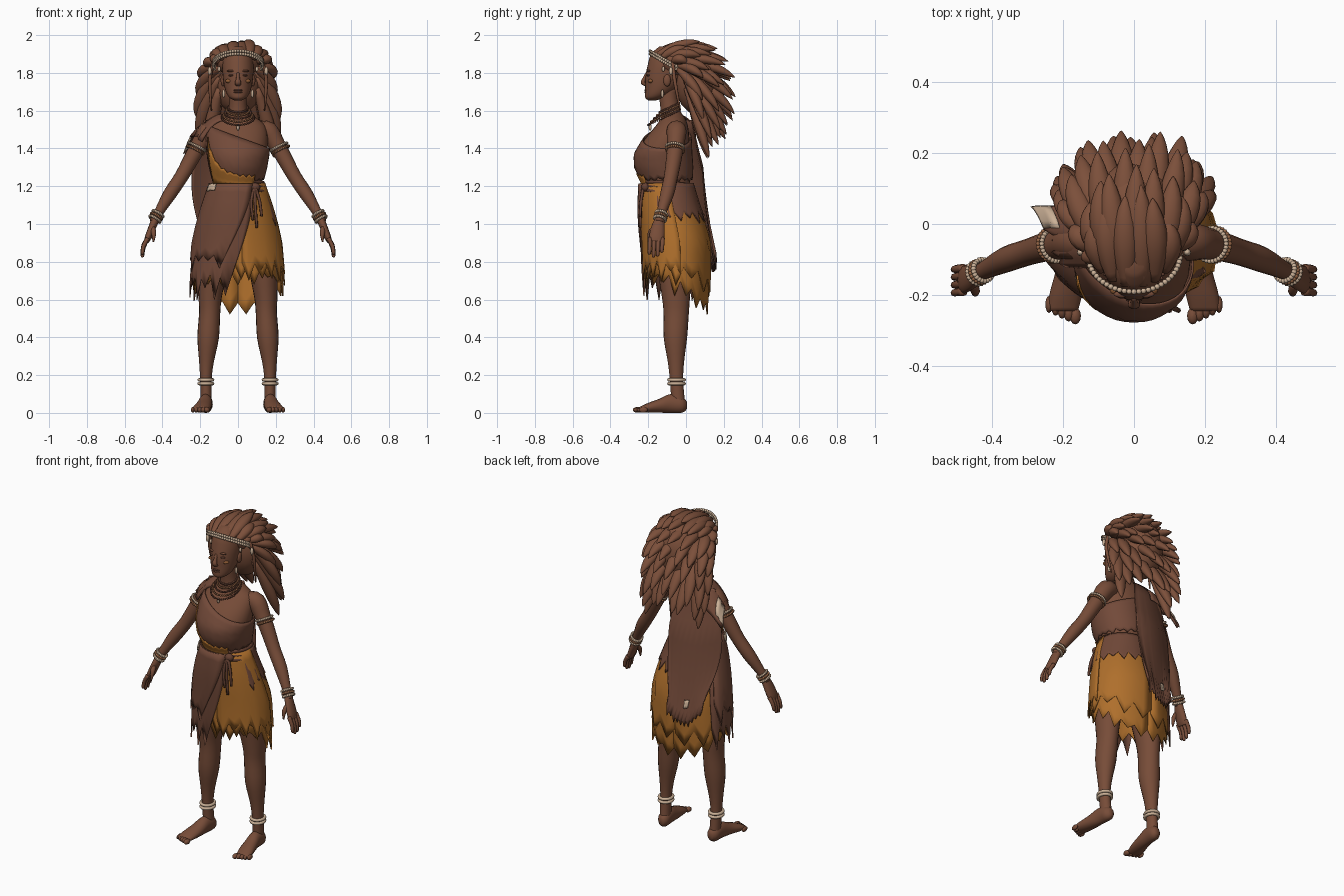
import bpy, bmesh, random
from math import sin, cos, pi, radians
from mathutils import Vector

random.seed(7)
if "Cube" in bpy.data.objects:
    bpy.data.objects.remove(bpy.data.objects["Cube"])

def material(name, r, g, b):
    m = bpy.data.materials.new(name)
    m.use_nodes = True
    m.diffuse_color = (r, g, b, 1)
    m.node_tree.nodes["Principled BSDF"].inputs["Base Color"].default_value = (r, g, b, 1)
    return m

SKIN = material("warm brown skin", .185, .073, .04)
HAIR = material("brown hair", .2, .079, .043)
HIDE = material("dark hide", .17, .068, .041)
OCHRE = material("ochre hide", .43, .16, .025)
BONE = material("pale bone", .6, .44, .31)
CORD = material("dark cord", .13, .052, .032)
BEAD = material("copper beads", .3, .13, .06)
PAINT = material("ochre face paint", .27, .105, .035)

def make(name, grids, mat, closed=True, loop=False, thick=0):
    """Mesh from grids of points: closed tubes with capped or looped ends, or open sheets."""
    bm = bmesh.new()
    for rows in grids:
        vs = [[bm.verts.new(p) for p in r] for r in rows]
        m, n = len(vs), len(vs[0])
        for i in range(m if loop else m - 1):
            for j in range(n if closed else n - 1):
                k, l = (i + 1) % m, (j + 1) % n
                bm.faces.new((vs[i][j], vs[i][l], vs[k][l], vs[k][j]))
        if closed and not loop:
            bm.faces.new(vs[0])
            bm.faces.new(vs[-1])
    bmesh.ops.recalc_face_normals(bm, faces=bm.faces[:])
    for f in bm.faces:
        f.smooth = True
    me = bpy.data.meshes.new(name)
    bm.to_mesh(me)
    bm.free()
    me.materials.append(mat)
    ob = bpy.data.objects.new(name, me)
    bpy.context.collection.objects.link(ob)
    if thick:
        mod = ob.modifiers.new("thickness", "SOLIDIFY")
        mod.thickness, mod.offset = thick, 0

def tube(pts, n=16, k=3, axis=None):
    """Rings along a smoothed path of (x, y, z, radius, optional second radius)."""
    pts = [p if len(p) == 5 else (*p, p[3]) for p in pts]
    path = []
    for a, b, c, d in zip(pts[:1] + pts, pts, pts[1:], pts[2:] + pts[-1:]):
        for t in (i / k for i in range(k)):
            path.append([q + (r - p) * t / 2 + (2 * p - 5 * q + 4 * r - s) * t * t / 2
                         + (3 * q - p - 3 * r + s) * t ** 3 / 2 for p, q, r, s in zip(a, b, c, d)])
    path.append(pts[-1])
    rows = []
    for before, p, after in zip(path[:1] + path, path, path[1:] + path[-1:]):
        t = Vector(axis or [b - a for a, b in zip(before[:3], after[:3])]).normalized()
        rows.append([q for q, o in oval(p[:3], max(p[3], .001), max(p[4], .001), t, n)])
    return rows

def oval(c, ra, rb, normal, n):
    """Points and outward directions around a tilted oval."""
    t = Vector(normal).normalized()
    s = (Vector((1, 0, 0)) - t * t.x).normalized()
    w = t.cross(s)
    turns = [2 * pi * i / n for i in range(n)]
    return [(Vector(c) + s * ra * cos(a) + w * rb * sin(a), s * cos(a) + w * sin(a)) for a in turns]

def ring(name, c, ra, rb, normal, r, mat):
    t = Vector(normal).normalized()
    rows = [[p + o * r * cos(j * pi / 4) + t * r * sin(j * pi / 4) for j in range(8)]
            for p, o in oval(c, ra, rb, normal, 40)]
    make(name, [rows], mat, loop=True)

def ball(c, s, n=12):
    return [[(c[0] + s[0] * sin(a) * cos(b), c[1] + s[1] * sin(a) * sin(b), c[2] + s[2] * cos(a))
             for b in (2 * pi * j / n for j in range(n))] for a in (.02 + (pi - .04) * i / 8 for i in range(9))]

def beads(name, c, ra, rb, normal, n, size, mat):
    make(name, [ball(p, (size,) * 3, 6) for p, o in oval(c, ra, rb, normal, n)], mat)

def sheet(name, nu, nv, f, mat):
    """Hide panel; f takes u, v and the random tooth length of the column."""
    teeth = [random.uniform(.35, 1) if i % 2 else random.uniform(0, .25) for i in range(nu + 1)]
    make(name, [[[f(i / nu, j / nv, teeth[i]) for i in range(nu + 1)] for j in range(nv + 1)]], mat, False, thick=.006)

def wrap(table, deg, z, off):
    """Point on an oval body profile; angle zero is the front, positive is left."""
    z0 = min(max(z, table[0][0]), table[-1][0])
    a, b = next((a, b) for a, b in zip(table, table[1:]) if z0 <= b[0])
    cy, rx, ry = (p + (q - p) * (z0 - a[0]) / (b[0] - a[0]) for p, q in zip(a[1:], b[1:]))
    return Vector(((rx + off) * sin(radians(deg)), cy - (ry + off) * cos(radians(deg)), z))

# Torso and head
TORSO = [(.95, -.065, .16, .13), (1.1, -.08, .15, .13), (1.22, -.1, .122, .122), (1.3, -.118, .142, .144),
         (1.37, -.122, .154, .143), (1.45, -.1, .158, .118), (1.52, -.075, .145, .085),
         (1.56, -.07, .1, .065), (1.59, -.08, .055, .055), (1.64, -.09, .046, .048), (1.72, -.1, .045, .05)]
HEAD = [(1.655, -.178, .02, .022), (1.667, -.168, .043, .047), (1.69, -.15, .06, .067), (1.73, -.128, .073, .088),
        (1.78, -.115, .08, .1), (1.84, -.105, .083, .098), (1.9, -.1, .07, .085), (1.94, -.1, .03, .04)]
for name, table in (("torso", TORSO), ("head", HEAD)):
    make(name, [tube([(0, cy, z, rx, ry) for z, cy, rx, ry in table], 28, 3, (0, 0, 1))], SKIN)
make("nose", [tube([(0, -.206, 1.8, .008), (0, -.22, 1.77, .01), (0, -.228, 1.748, .017, .012),
                    (0, -.212, 1.735, .014, .006)], 10)], SKIN)
make("lips", [ball((0, -.211, z), (.024, .01, .006)) for z in (1.708, 1.698)], CORD)

# Face details, limbs and jewellery on both sides
for s, side in ((1, "left_"), (-1, "right_")):
    for part, x, y, z, size, mat in (
            ("eye", .034, -.198, 1.787, (.017, .012, .006), CORD), ("brow", .034, -.197, 1.81, (.024, .01, .006), SKIN),
            ("cheek_paint", .042, -.186, 1.757, (.026, .015, .012), PAINT), ("ear", .08, -.1, 1.76, (.012, .02, .032), SKIN),
            ("earring", .076, -.125, 1.69, (.008, .008, .022), BONE), ("braid_bead", .15, -.08, 1.81, (.01, .01, .022), BONE),
            ("temple_bead", .1, -.12, 1.82, (.008, .008, .014), BONE)):
        make(side + part, [ball((s * x, y, z), size)], mat)
    make(side + "arm", [tube([(s * .11, -.055, 1.5, .045), (s * .16, -.05, 1.49, .053), (s * .205, -.055, 1.42, .045),
                              (s * .25, -.065, 1.34, .041), (s * .3, -.08, 1.25, .037), (s * .36, -.1, 1.16, .036),
                              (s * .42, -.13, 1.06, .025), (s * .445, -.142, 1.01, .024)])], SKIN)
    hand = [tube([(s * .435, -.138, 1.03, .022, .025), (s * .455, -.148, .98, .02, .036),
                  (s * .475, -.155, .93, .018, .04), (s * .485, -.158, .905, .012, .036)], 12),
            tube([(s * .452, -.168, .98, .014), (s * .446, -.19, .95, .013), (s * .448, -.199, .905, .004)], 8)]
    for y, length in ((-.19, .075), (-.168, .09), (-.146, .085), (-.124, .065)):
        hand.append(tube([(s * .478, y, .925, .012), (s * .5, y - .002, .92 - length * .5, .011),
                          (s * .506, y - .004, .92 - length, .009), (s * .506, y - .004, .913 - length, .002)], 8))
    make(side + "hand", hand, SKIN)
    make(side + "leg", [tube([(s * .1, -.06, 1.02, .09, .11), (s * .13, -.06, .8, .08, .095),
                              (s * .147, -.053, .62, .062, .075), (s * .15, -.052, .53, .056, .067),
                              (s * .158, -.056, .4, .057, .062), (s * .167, -.053, .27, .039, .043),
                              (s * .17, -.05, .17, .03, .035), (s * .168, -.04, .04, .03, .036)], 20)], SKIN)
    foot = [tube([(s * .165, .004, .04, .015, .02), (s * .168, -.02, .043, .034, .042), (s * .172, -.08, .05, .036, .05),
                  (s * .18, -.14, .038, .042, .037), (s * .192, -.2, .027, .046, .026),
                  (s * .2, -.245, .018, .042, .014)], 16, 3, (0, 1, 0))]
    foot += [ball((s * (.165 + .0185 * i), -.258 + .008 * i, .016), (.016 - .0015 * i, .024, .015)) for i in range(5)]
    make(side + "foot", foot, SKIN)
    make(side + "braid", [tube([(s * .13, -.07, 1.86, .008), (s * .15, -.06, 1.76, .01), (s * .14, -.03, 1.6, .004)], 8)], HAIR)
    for i in (-1, 1):
        beads(side + "arm_beads", (s * (.222 - i * .005), -.058, 1.4 + i * .008), .047, .047,
              (s * .45, -.1, -.9), 30, .0075, BONE if i > 0 else BEAD)
        ring(side + "anklet", (s * .17, -.05, .165 + i * .01), .036, .041, (0, 0, 1), .009, BONE)
    for i in (-1, 0, 1):
        beads(side + "wrist_beads", (s * (.432 - i * .008), -.134 + i * .004, 1.04 + i * .014), .031, .031,
              (s * .5, -.25, -.85), 22, .008, BONE if i else BEAD)
for i in range(5):
    beads("necklace", (0, -.09 - i * .007, 1.615 - i * .013), .052 + i * .008, .055 + i * .009,
          (0, -.42, .9), 44, .006, BEAD if i % 2 else CORD)
make("pendant", [ball((0, -.19, 1.512), (.008, .008, .018))], BONE)

# Hair: rows of long pointed locks swept back from the headband
make("hair_core", [ball((0, .06, 1.76), (.13, .12, .18), 20), ball((0, -.055, 1.86), (.115, .1, .085), 20)], HAIR)
for i in (-1, 1):
    beads("headband", (0, -.085, 1.847 + i * .008), .13, .122, (0, .5, .86), 60, .0085, BONE)
LOCK_ROWS = [(.11, .1, 1.97, -.175, 1.9), (.15, .17, 1.935, -.15, 1.9), (.19, .225, 1.865, -.12, 1.88),
             (.205, .255, 1.77, -.05, 1.87), (.215, .265, 1.67, -.02, 1.85), (.205, .25, 1.57, -.01, 1.82),
             (.18, .215, 1.465, 0, 1.76)]
locks = []
for r, (width, tip_y, tip_z, root_y, root_z) in enumerate(LOCK_ROWS):
    count = 8 + r % 2
    for i in range(count):
        q = (2 * i / (count - 1) - 1) * radians(82)
        fall = 1 - cos(q)
        a = Vector((.1 * sin(q), root_y + .09 * fall * (r < 3), root_z - .05 * fall))
        b = Vector((width * sin(q), tip_y - (.18 if r < 5 else .12) * fall, tip_z - .12 * fall))
        b += Vector([random.uniform(-.02, .02) for axis in range(3)])
        mid = (a + b) / 2
        mid += (mid - Vector((0, -.04, 1.7))).normalized() * (.05 if r else .03)
        locks.append(tube([(*(a * (1 - t) ** 2 + mid * 2 * t * (1 - t) + b * t * t), g, g * .75) for t, g in
                           ((0, .016), (.25, .03), (.5, .036), (.75, .028), (.93, .012), (1, .001))], 10, 2))
make("hair_locks", locks, HAIR)

# Chest wrap with an ochre underlayer
sheet("chest_wrap", 40, 8, lambda u, v, t: wrap(
    TORSO, u * 360 - 180, (1.46 - .06 * sin(radians(u * 360 - 180))) * (1 - v) + (1.25 - .03 * t) * v, .01), HIDE)
sheet("ochre_chest_panel", 16, 5, lambda u, v, t: wrap(
    TORSO, u * 105 - 68, (1.265 + .2 * (1 - u) ** 4 - .02 * t) * (1 - v) + 1.21 * v, .016), OCHRE)

# Skirt layers with ragged hems, longer at the back
SKIRT = [(.45, -.045, .23, .152), (.7, -.045, .232, .165), (.9, -.047, .217, .17), (1, -.065, .196, .16),
         (1.1, -.085, .168, .145), (1.22, -.1, .127, .126)]
def skirt(name, nu, hem, tooth, a0, a1, slant, off, mat, back=0):
    def point(u, v, t):
        deg = a0 + (a1 - slant * v - a0) * u
        low = hem - back * ((1 - cos(radians(deg))) / 2) ** 2 - tooth * t
        return wrap(SKIRT, deg, 1.215 + (low - 1.215) * v, off + .008 * t * v)
    sheet(name, nu, 9, point, mat)
skirt("ochre_skirt_under", 34, .77, .14, -180, 180, 0, 0, OCHRE, .18)
skirt("ochre_skirt_over", 26, .85, .15, -176, 184, 0, .007, OCHRE, .14)
skirt("ochre_left_panel", 11, .82, .14, 5, 95, 0, .013, OCHRE)
skirt("hide_hip_wrap", 18, 1.07, .08, 58, 225, 0, .011, HIDE)
skirt("hide_skirt_under", 16, .74, .15, -122, 34, 42, .017, HIDE)
skirt("hide_skirt_over", 12, .87, .16, -116, 30, 44, .024, HIDE)
sheet("waist_patch", 4, 3, lambda u, v, t: wrap(SKIRT, u * 26 - 72, 1.215 - v * .035 - .008 * t, .032), BONE)

# Sash, knot and hanging cords
for i in range(3):
    ring("sash_cord", (0, -.1, 1.21 - i * .017), .133 + i * .007, .132 + i * .004, (.06 * (i - 1), .08, 1), .01, CORD)
make("sash_knot", [ball((.09, -.215, 1.195), (.028, .022, .024))], CORD)
make("sash_tails", [tube([(.09, -.225, 1.2, .009), (x, -.238, 1.12, .008), (x + .01, -.243, z, .007)], 8)
                    for x, z in ((.07, 1.02), (.09, .98), (.115, 1.04))], CORD)

# Back cape and the ragged drape over the right shoulder
def cape(u, v, t):
    x = -.08 + (2 * u - 1) * (.1 + .05 * sin(pi * min(v * 1.1, 1)) + .01 * t) - .015 * sin(pi * v)
    return Vector((x, .03 + .05 * min(v * 3, 1) + .08 * v * v - 1.6 * x * x,
                   1.55 - (.7 + .07 * sin(pi * u) + .05 * t) * v))
def drape(u, v, t):
    a, x = radians(-45 + 130 * v), -.08 - (.11 + .08 * v) * u - .025 * t * u
    return Vector((x, -.05 + .1 * sin(a), 1.58 - .11 * u * u - .12 * (1 - cos(a))))
sheet("back_cape", 20, 12, cape, HIDE)
sheet("shoulder_drape", 8, 14, lambda u, v, t: drape(u, v, round(v * 14) % 2 * (.4 + .6 * sin(v * 9) ** 2)), HIDE)
sheet("shoulder_patch", 4, 4, lambda u, v, t: drape(.8 + .3 * u, .5 + .4 * v, t * .6) + Vector((-.006, .004, .006)), BONE)
sheet("cape_patch", 4, 3, lambda u, v, t: cape(.4 + .12 * u, .84 + .06 * v, 0) + Vector((0, .007, -.008 * t)), BONE)
